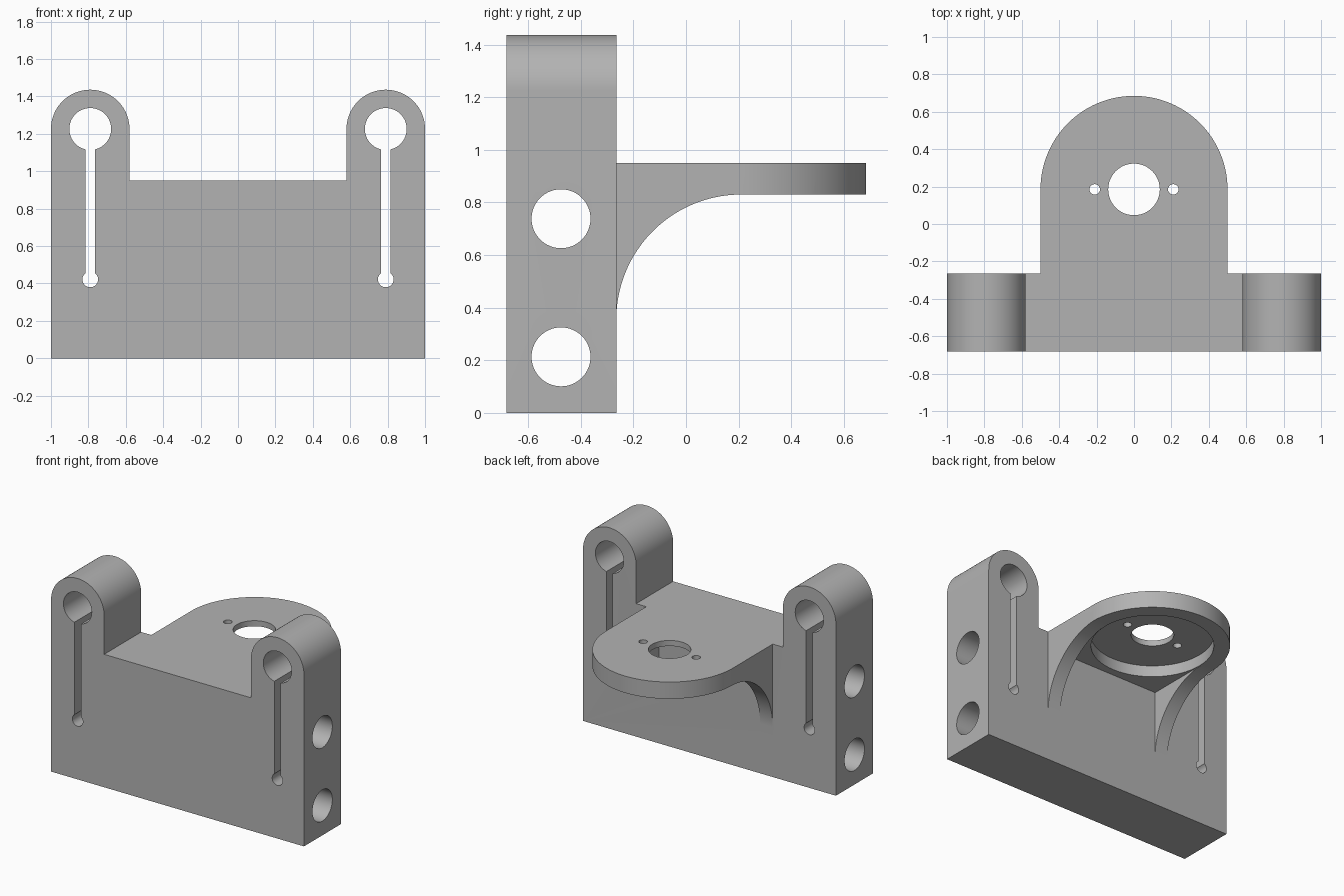
import bpy
import bmesh
from math import sin, cos, asin, pi, radians

cube = bpy.data.objects.get("Cube")
if cube:
    bpy.data.objects.remove(cube, do_unlink=True)

grey = bpy.data.materials.new("mid grey")
grey.use_nodes = True
grey.diffuse_color = (0.45, 0.45, 0.45, 1)
grey.node_tree.nodes["Principled BSDF"].inputs["Base Color"].default_value = grey.diffuse_color

FRONT, BACK = -0.683, -0.265     # depth of the upright block
TOP, UNDER = 0.95, 0.83          # shelf surfaces
POST_X, POST_Z, POST_R = 0.79, 1.226, 0.21
HUB_Y = 0.185


def arc(cu, cv, r, start, end, n=48):
    """Points on a circular arc, ends included."""
    return [(cu + r * cos(start + (end - start) * i / n),
             cv + r * sin(start + (end - start) * i / n)) for i in range(n + 1)]


def circle(cu, cv, r, n=64):
    return arc(cu, cv, r, 0, 2 * pi, n)[:-1]


def prism(name, points, axis, lo, hi):
    """Extrude a flat outline along one axis from lo to hi."""
    place = {"x": lambda u, v, t: (t, u, v),
             "y": lambda u, v, t: (u, t, v),
             "z": lambda u, v, t: (u, v, t)}[axis]
    bm = bmesh.new()
    ends = [[bm.verts.new(place(u, v, t)) for u, v in points] for t in (lo, hi)]
    bm.faces.new(ends[0])
    bm.faces.new(ends[1])
    n = len(points)
    for i in range(n):
        j = (i + 1) % n
        bm.faces.new((ends[0][i], ends[0][j], ends[1][j], ends[1][i]))
    bmesh.ops.recalc_face_normals(bm, faces=bm.faces)
    mesh = bpy.data.meshes.new(name)
    bm.to_mesh(mesh)
    bm.free()
    mesh.materials.append(grey)
    obj = bpy.data.objects.new(name, mesh)
    bpy.context.collection.objects.link(obj)
    return obj


def combine(target, tool, operation="DIFFERENCE"):
    """Apply a boolean and discard the tool."""
    tool.hide_render = True
    mod = target.modifiers.new("boolean", "BOOLEAN")
    mod.operation = operation
    mod.solver = "EXACT"
    mod.object = tool
    bpy.context.view_layer.objects.active = target
    bpy.ops.object.modifier_apply(modifier=mod.name)
    bpy.data.objects.remove(tool, do_unlink=True)


# Upright block with a round-topped post at each end
outline = [(-1, 0), (1, 0)]
outline += arc(POST_X, POST_Z, POST_R, 0, pi)
outline += [(POST_X - POST_R, TOP), (POST_R - POST_X, TOP)]
outline += arc(-POST_X, POST_Z, POST_R, 0, pi)
bracket = prism("mounting_bracket", outline, "y", FRONT, BACK)

# Shelf with rounded end, carved from a deep block
plan = [(-0.5, -0.4), (0.5, -0.4)] + arc(0, HUB_Y, 0.5, 0, pi, 64)
shelf = prism("shelf", plan, "z", 0.3, TOP)

# Curved underside of the side ribs
r = 0.475
sweep = arc(BACK + r, UNDER - r, r, pi, pi / 2)
sweep += [(1, UNDER), (1, 0.1), (BACK, 0.1)]
combine(shelf, prism("rib_curve_cutter", sweep, "x", -1, 1))

# Open space between the ribs
gap = [(-0.4, -0.3), (0.4, -0.3), (0.4, 1), (-0.4, 1)]
combine(shelf, prism("rib_gap_cutter", gap, "z", 0.1, UNDER))

# Round recess below, centre bore and two screw holes
combine(shelf, prism("recess_cutter", circle(0, HUB_Y, 0.396), "z", 0.5, 0.91))
for x, radius in ((0, 0.138), (-0.21, 0.028), (0.21, 0.028)):
    combine(shelf, prism("bore_cutter", circle(x, HUB_Y, radius, 48), "z", 0.5, 1.2))

combine(bracket, shelf, "UNION")

# Keyhole clamp slots through both posts
big, small, half = 0.112, 0.042, 0.025
a, b = asin(half / big), asin(half / small)
for side in (-1, 1):
    x = side * POST_X
    keyhole = arc(x, POST_Z, big, -pi / 2 + a, 1.5 * pi - a)
    keyhole += arc(x, 0.422, small, pi / 2 + b, 2.5 * pi - b, 24)
    combine(bracket, prism("keyhole_cutter", keyhole, "y", -1, 0.2))

# Cross holes running the full width
for z in (0.213, 0.738):
    combine(bracket, prism("cross_hole_cutter", circle(-0.475, z, 0.112), "x", -1.2, 1.2))

# Smooth curves, crisp edges
bpy.ops.object.select_all(action="DESELECT")
bracket.select_set(True)
bpy.context.view_layer.objects.active = bracket
bpy.ops.object.shade_smooth_by_angle(angle=radians(30))
